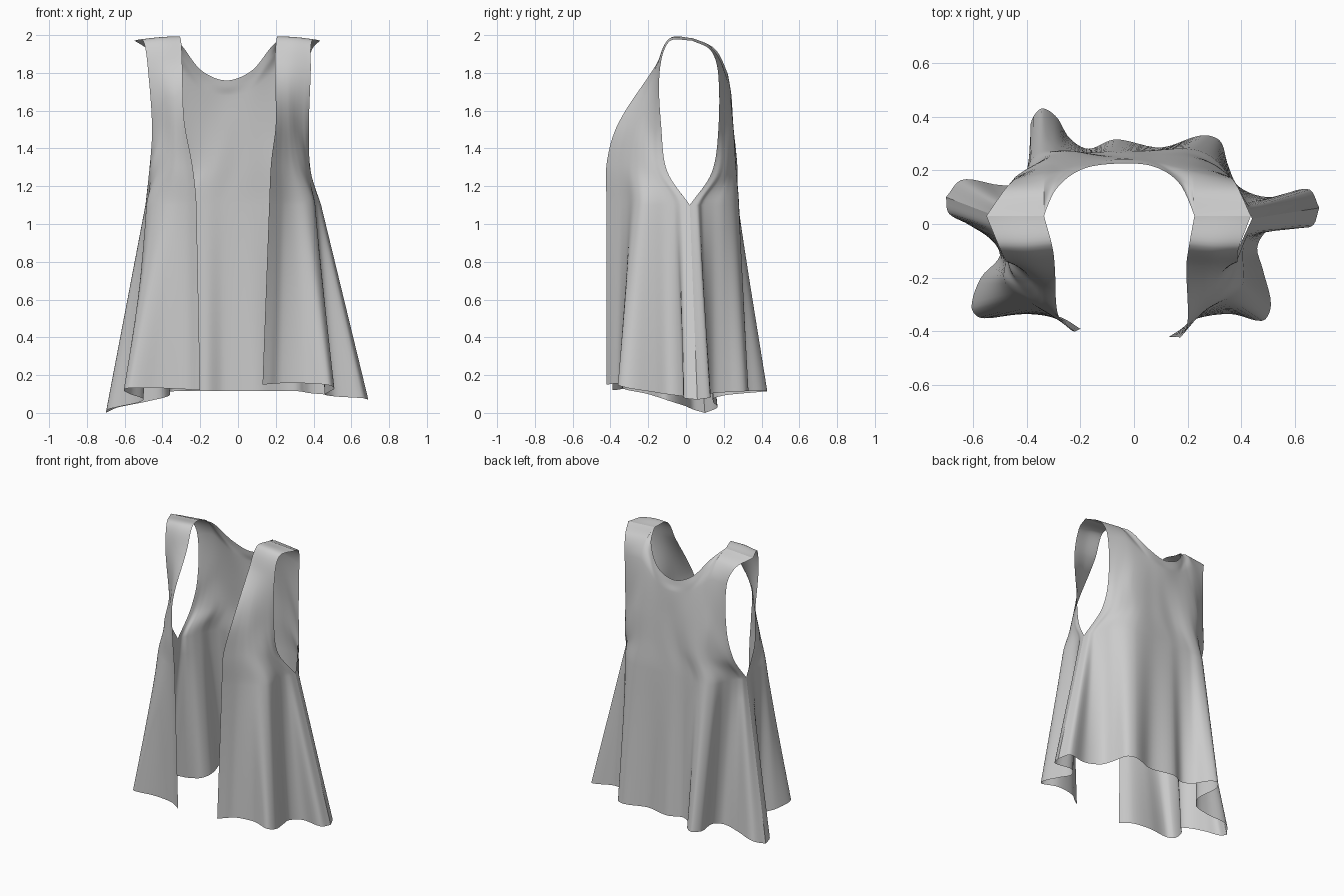
import bpy
from mathutils import Vector


def spline(pts, n, straight_start=False, corners=False, onesided=0.0):
    """Smooth curve through pts (chord-length tangents), n samples."""
    p = [Vector(q) for q in pts]
    k = len(p)
    t = [0.0]
    for a, b in zip(p, p[1:]):
        t.append(t[-1] + max((b - a).length, 1e-5))
    m = []
    for i in range(k):
        a, b = max(i - 1, 0), min(i + 1, k - 1)
        g = (p[b] - p[a]) / (t[b] - t[a])
        if corners and 0 < i < k - 1:
            if (p[i] - p[a]).normalized().dot((p[b] - p[i]).normalized()) < 0.5:
                g = g * 0
        m.append(g)
    if straight_start:
        m[1] = m[1].lerp((p[2] - p[1]) / (t[2] - t[1]), onesided)
    out = []
    for j in range(n):
        f = j * (k - 1) / (n - 1)
        i = min(int(f), k - 2)
        s = f - i
        if straight_start and i == 0:
            out.append(p[0].lerp(p[1], s))
            continue
        h = t[i + 1] - t[i]
        out.append(p[i] * (2*s**3 - 3*s*s + 1) + m[i] * h * (s**3 - 2*s*s + s)
                   + p[i + 1] * (3*s*s - 2*s**3) + m[i + 1] * h * (s**3 - s*s))
    return out


def panel(name, hem_xy, hem_z, rows, cols, fold, seams):
    """Cloth panel lofted from the wavy hem up through smooth rows."""
    xy = spline([(x, y, 0) for x, y in hem_xy], cols)
    z = spline([(i / 9, 0, h) for i, h in enumerate(hem_z)], cols)
    hem = [Vector((a.x, a.y, b.z)) for a, b in zip(xy, z)]
    # fold waves = hem minus its smoothed self, fading upward
    flat = [v.copy() for v in xy]
    for _ in range(cols * 2):
        flat = ([flat[0]] + [(flat[i - 1] + flat[i + 1]) / 2
                for i in range(1, cols - 1)] + [flat[-1]])
    wave = [a - b for a, b in zip(xy, flat)]
    grid = [hem]
    for r, row in enumerate(rows):
        amp = fold * (1, 0.55, 0.2, 0, 0, 0)[r]
        grid.append([v + w * amp for v, w in zip(spline(row, cols, corners=True), wave)])
    nv = 8 * len(rows) + 1
    columns = []
    for c in range(cols):
        # sharp armhole point where the side seams start
        near = max(max(0, 1 - abs(c / (cols - 1) - s) / 0.2) for s in seams)
        columns.append(spline([row[c] for row in grid], nv, True, onesided=near))
    verts = [v for col in columns for v in col]
    faces = [(c*nv + j, (c+1)*nv + j, (c+1)*nv + j + 1, c*nv + j + 1)
             for c in range(cols - 1) for j in range(nv - 1)]
    me = bpy.data.meshes.new(name)
    me.from_pydata(verts, [], faces)
    me.polygons.foreach_set("use_smooth", [True] * len(faces))
    ob = bpy.data.objects.new(name, me)
    bpy.context.collection.objects.link(ob)
    return ob


# right front: from the open edge round to the side seam, up to the shoulder
panel("right_front_panel",
      [(.13, -.42), (.17, -.395), (.225, -.355), (.36, -.335), (.48, -.36), (.51, -.30),
       (.48, -.17), (.46, -.08), (.52, -.01), (.66, -.01), (.69, .06)],
      [.15, .155, .10, .07],
      [[(.165, -.42, 1.1), (.265, -.325, 1.1), (.395, -.23, 1.1), (.415, -.09, 1.1), (.44, .02, 1.1)],
       [(.175, -.42, 1.32), (.27, -.31, 1.31), (.365, -.2, 1.3), (.385, -.1, 1.28)],
       [(.2, -.36, 1.53), (.29, -.24, 1.52), (.375, -.13, 1.5)],
       [(.195, -.16, 1.84), (.29, -.155, 1.83), (.385, -.14, 1.8)],
       [(.205, -.08, 1.985), (.3, -.09, 1.98), (.39, -.09, 1.965)],
       [(.225, .03, 1.985), (.435, .03, 1.972)]], 49, .1, [1])

# left front
panel("left_front_panel",
      [(-.2, -.39), (-.28, -.345), (-.42, -.335), (-.57, -.35), (-.605, -.31), (-.57, -.2),
       (-.50, -.12), (-.53, -.06), (-.62, 0), (-.69, .04), (-.70, .1)],
      [.12, .13, .06, .0],
      [[(-.22, -.4, 1.1), (-.34, -.32, 1.1), (-.48, -.21, 1.1), (-.48, -.08, 1.1), (-.49, .02, 1.1)],
       [(-.24, -.39, 1.3), (-.35, -.3, 1.3), (-.455, -.19, 1.3), (-.47, -.1, 1.28)],
       [(-.285, -.33, 1.55), (-.37, -.23, 1.53), (-.455, -.13, 1.5)],
       [(-.295, -.16, 1.84), (-.39, -.155, 1.83), (-.475, -.14, 1.8)],
       [(-.305, -.08, 1.985), (-.4, -.09, 1.98), (-.5, -.09, 1.965)],
       [(-.335, .03, 1.985), (-.55, .03, 1.972)]], 49, .1, [1])

# back: left side seam to right side seam, ending in the scooped neckline
panel("back_panel",
      [(-.70, .1), (-.64, .165), (-.5, .145), (-.40, .15), (-.36, .22), (-.385, .37),
       (-.345, .43), (-.29, .40), (-.24, .32), (-.17, .28), (-.07, .315), (.1, .285),
       (.25, .33), (.32, .31), (.35, .22), (.39, .14), (.5, .10), (.65, .13), (.69, .06)],
      [.0, .07, .11, .115, .115, .115, .10, .07],
      [[(-.49, .02, 1.1), (-.47, .08, 1.1), (-.42, .17, 1.1), (-.345, .25, 1.1), (-.24, .27, 1.1),
        (-.07, .27, 1.1), (.2, .27, 1.1), (.34, .2, 1.1), (.41, .09, 1.1), (.44, .02, 1.1)],
       [(-.47, .135, 1.27), (-.41, .2, 1.28), (-.27, .26, 1.3), (-.1, .26, 1.3), (.15, .26, 1.3),
        (.31, .22, 1.28), (.385, .135, 1.27)],
       [(-.44, .17, 1.48), (-.33, .235, 1.5), (-.06, .25, 1.5), (.22, .24, 1.5), (.36, .17, 1.48)],
       [(-.44, .17, 1.8), (-.34, .19, 1.82), (-.27, .205, 1.77), (-.18, .225, 1.7),
        (-.06, .24, 1.68), (.06, .235, 1.7), (.15, .215, 1.77), (.23, .195, 1.82), (.365, .17, 1.8)],
       [(-.48, .13, 1.92), (-.335, .13, 1.94), (-.285, .165, 1.87), (-.19, .215, 1.765),
        (-.06, .23, 1.725), (.07, .225, 1.765), (.165, .175, 1.87), (.22, .13, 1.94), (.39, .13, 1.92)],
       [(-.55, .03, 1.972), (-.335, .03, 1.985), (-.29, .13, 1.935), (-.19, .205, 1.81),
        (-.06, .225, 1.76), (.07, .215, 1.81), (.17, .15, 1.93), (.225, .03, 1.985),
        (.435, .03, 1.972)]], 97, .15, [0, 1])
